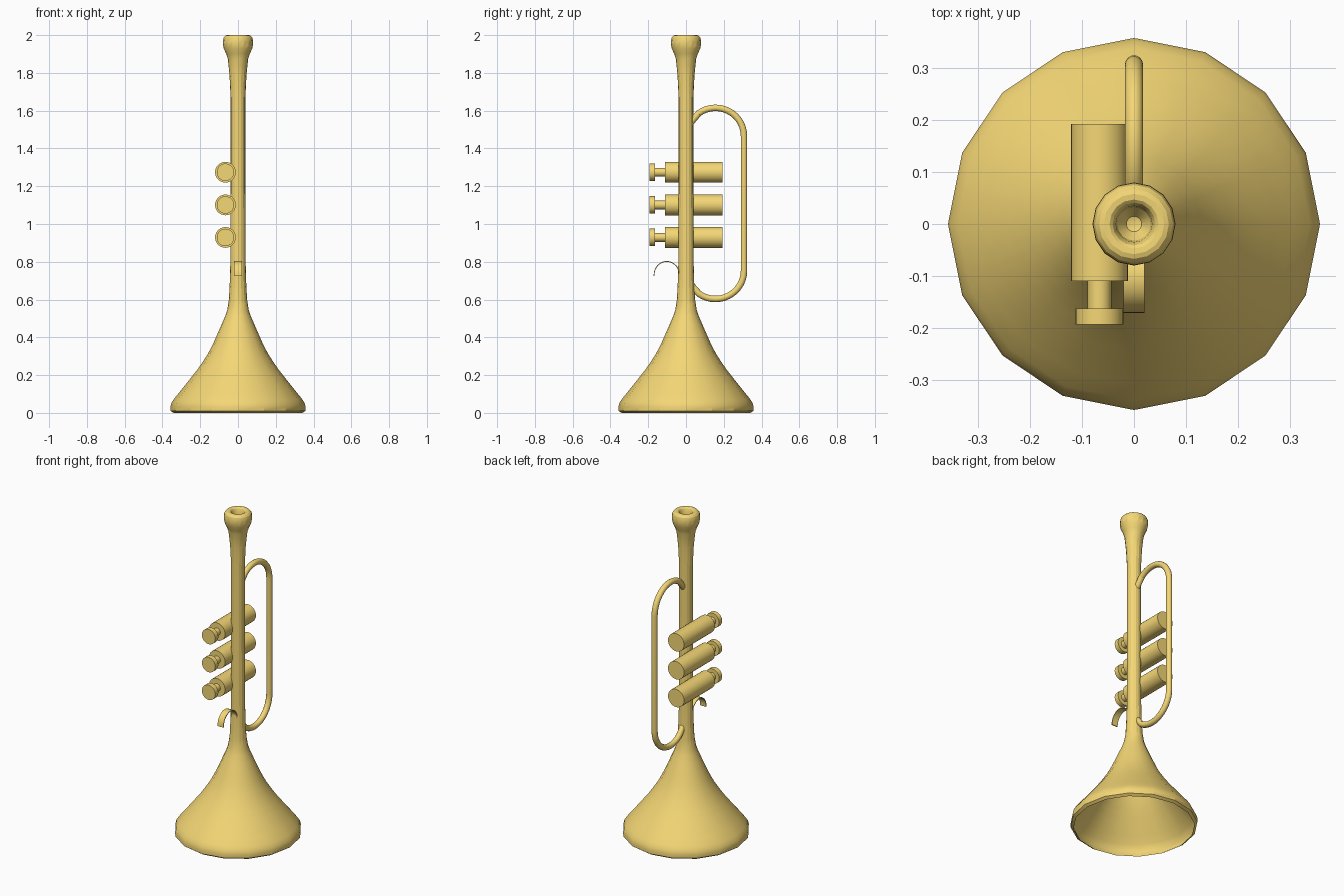
import bpy, bmesh, math
from mathutils import Vector, Matrix

if "Cube" in bpy.data.objects:
    bpy.data.objects.remove(bpy.data.objects["Cube"])

brass = bpy.data.materials.new("brass")
brass.diffuse_color = (0.91, 0.68, 0.18, 1)
brass.use_nodes = True
brass.node_tree.nodes["Principled BSDF"].inputs["Base Color"].default_value = brass.diffuse_color


def finish(bm, name, smooth=None):
    bmesh.ops.recalc_face_normals(bm, faces=bm.faces)
    me = bpy.data.meshes.new(name)
    bm.to_mesh(me)
    bm.free()
    ob = bpy.data.objects.new(name, me)
    bpy.context.collection.objects.link(ob)
    me.materials.append(brass)
    if smooth:
        bpy.ops.object.select_all(action='DESELECT')
        ob.select_set(True)
        bpy.context.view_layer.objects.active = ob
        bpy.ops.object.shade_smooth_by_angle(angle=math.radians(smooth))
    return ob


def lathe(name, profile, sides, matrix=Matrix(), smooth=None):
    """Revolve (radius, height) points about z; radius 0 makes a pole."""
    bm = bmesh.new()
    rings = []
    for r, z in profile:
        n = sides if r > 0 else 1
        rings.append([bm.verts.new((r * math.cos(2 * math.pi * i / sides),
                                    r * math.sin(2 * math.pi * i / sides), z))
                      for i in range(n)])
    for a, b in zip(rings, rings[1:]):
        for i in range(sides):
            j = (i + 1) % sides
            quad = [a[i % len(a)], a[j % len(a)], b[j % len(b)], b[i % len(b)]]
            bm.faces.new(list(dict.fromkeys(quad)))
    bm.transform(matrix)
    return finish(bm, name, smooth)


def loft(name, rings, smooth):
    """Skin a row of equal closed rings and cap both ends."""
    bm = bmesh.new()
    rings = [[bm.verts.new(p) for p in ring] for ring in rings]
    for a, b in zip(rings, rings[1:]):
        for i in range(len(a)):
            j = (i + 1) % len(a)
            bm.faces.new((a[i], a[j], b[j], b[i]))
    bm.faces.new(rings[0])
    bm.faces.new(rings[-1])
    return finish(bm, name, smooth)


# Horn body: flare and lead pipe share one profile for the outer and inner wall
flare = [
    (0.358, 0.032), (0.353, 0.052), (0.339, 0.074), (0.308, 0.112),
    (0.276, 0.152), (0.246, 0.190), (0.216, 0.228), (0.188, 0.268), (0.158, 0.315),
    (0.131, 0.368), (0.108, 0.42), (0.087, 0.468), (0.068, 0.512), (0.057, 0.545),
    (0.048, 0.60), (0.043, 0.70), (0.040, 0.82), (0.039, 1.2), (0.039, 1.67)]
inner = [(r - 0.006, z - 0.002) for r, z in reversed(flare)]
mouthpiece = [
    (0.045, 1.79), (0.054, 1.875), (0.063, 1.902), (0.075, 1.928), (0.080, 1.953),
    (0.079, 1.975), (0.075, 1.988), (0.067, 1.997), (0.058, 2.0), (0.047, 1.999),
    (0.041, 1.994), (0.035, 1.980), (0.032, 1.955), (0.015, 1.93), (0, 1.925)]
lathe("horn_body", [(0, 1.69)] + inner + [(0.346, 0.012), (0.341, 0.0), (0.357, 0.011)]
      + flare + mouthpiece, 16, smooth=22)

# Three valves: casing, stem and finger button, pointing to the front
for i, z in enumerate((0.929, 1.101, 1.274)):
    place = Matrix.Translation((-0.0665, 0, z)) @ Matrix.Rotation(math.pi / 2, 4, 'X')
    lathe(f"valve_{i + 1}", [
        (0, -0.192), (0.055, -0.192), (0.055, 0.11), (0.023, 0.11), (0.023, 0.163),
        (0.046, 0.163), (0.046, 0.193), (0, 0.193)], 28, place, 30)

# Tuning slide: upper bend, mirrored below and swept with a round section
MID = 1.109
path = [Vector((0, 0.02, 1.53)), Vector((0, 0.042, 1.557)), Vector((0, 0.066, 1.584))]
for i in range(15):
    a = math.radians(126 - 9 * i)
    path.append(Vector((0, 0.156 + 0.151 * math.cos(a), 1.465 + 0.15 * math.sin(a))))
path += [Vector((0, p.y, 2 * MID - p.z)) for p in reversed(path)]
tube = []
for k, p in enumerate(path):
    t = (path[min(k + 1, len(path) - 1)] - path[max(k - 1, 0)]).normalized()
    u = Vector((1, 0, 0))
    v = t.cross(u)
    tube.append([p + 0.0175 * (u * math.cos(a) + v * math.sin(a))
                 for a in (2 * math.pi * i / 14 for i in range(14))])
loft("tuning_slide", tube, 40)

# Finger hook: thin curved strap
strap = []
for i in range(13):
    a = math.radians(-5 + 190 * i / 12)
    (y0, z0), (y1, z1) = [(-0.102 + (0.067 + d) * math.cos(a),
                           0.732 + (0.070 + d) * math.sin(a)) for d in (0.0025, -0.0025)]
    strap.append([(-0.02, y0, z0), (0.02, y0, z0), (0.02, y1, z1), (-0.02, y1, z1)])
loft("finger_hook", strap, 30)
